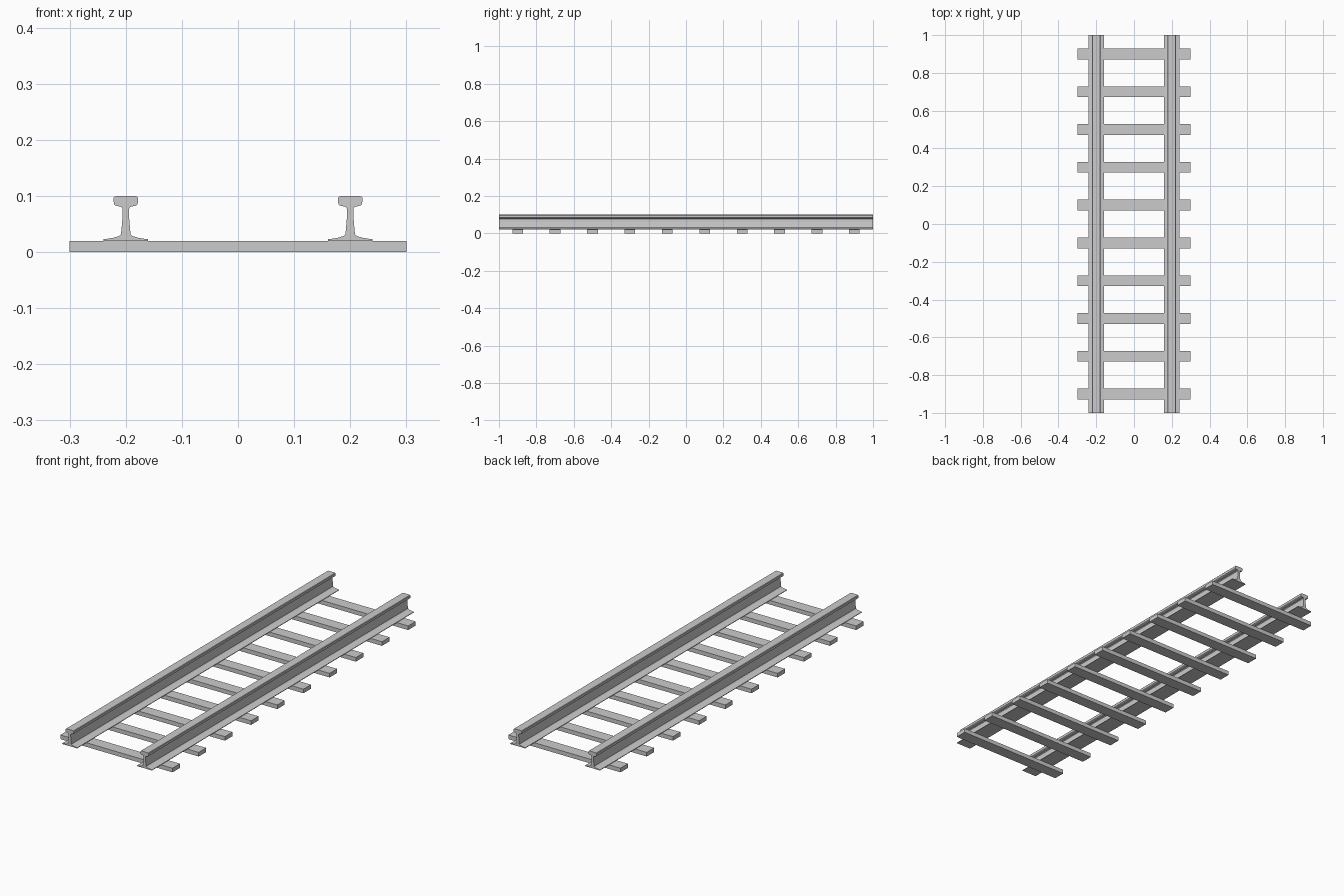
import bpy, bmesh

if "Cube" in bpy.data.objects:
    bpy.data.objects.remove(bpy.data.objects["Cube"])

# Right half of the rail cross-section (offset from rail centre, height)
HALF = [(0.040, 0.020), (0.040, 0.0228), (0.034, 0.0235), (0.022, 0.0255),
        (0.012, 0.0285), (0.0085, 0.032), (0.0075, 0.042), (0.006, 0.060),
        (0.0055, 0.077), (0.008, 0.0805), (0.019, 0.083), (0.0212, 0.085),
        (0.0218, 0.0965), (0.0195, 0.099), (0.014, 0.100)]
PROFILE = HALF + [(-x, z) for x, z in reversed(HALF)]


def add_object(name, bm):
    bmesh.ops.recalc_face_normals(bm, faces=bm.faces)
    mesh = bpy.data.meshes.new(name)
    bm.to_mesh(mesh)
    bm.free()
    obj = bpy.data.objects.new(name, mesh)
    bpy.context.collection.objects.link(obj)
    return obj


def rail(name, cx):
    # Extrude the closed section along the track
    bm = bmesh.new()
    face = bm.faces.new([bm.verts.new((cx + x, -1, z)) for x, z in PROFILE])
    ext = bmesh.ops.extrude_face_region(bm, geom=[face], use_keep_orig=True)
    verts = [g for g in ext["geom"] if isinstance(g, bmesh.types.BMVert)]
    bmesh.ops.translate(bm, verts=verts, vec=(0, 2, 0))
    return add_object(name, bm)


def sleeper(name, y):
    bm = bmesh.new()
    bmesh.ops.create_cube(bm, size=1)
    bmesh.ops.scale(bm, verts=bm.verts, vec=(0.6, 0.057, 0.02))
    bmesh.ops.translate(bm, verts=bm.verts, vec=(0, y, 0.01))
    return add_object(name, bm)


# Two rails
rail("rail_left", -0.2)
rail("rail_right", 0.2)

# Ten evenly spaced cross ties
for i in range(10):
    sleeper(f"sleeper_{i + 1}", -0.9 + 0.2 * i)
